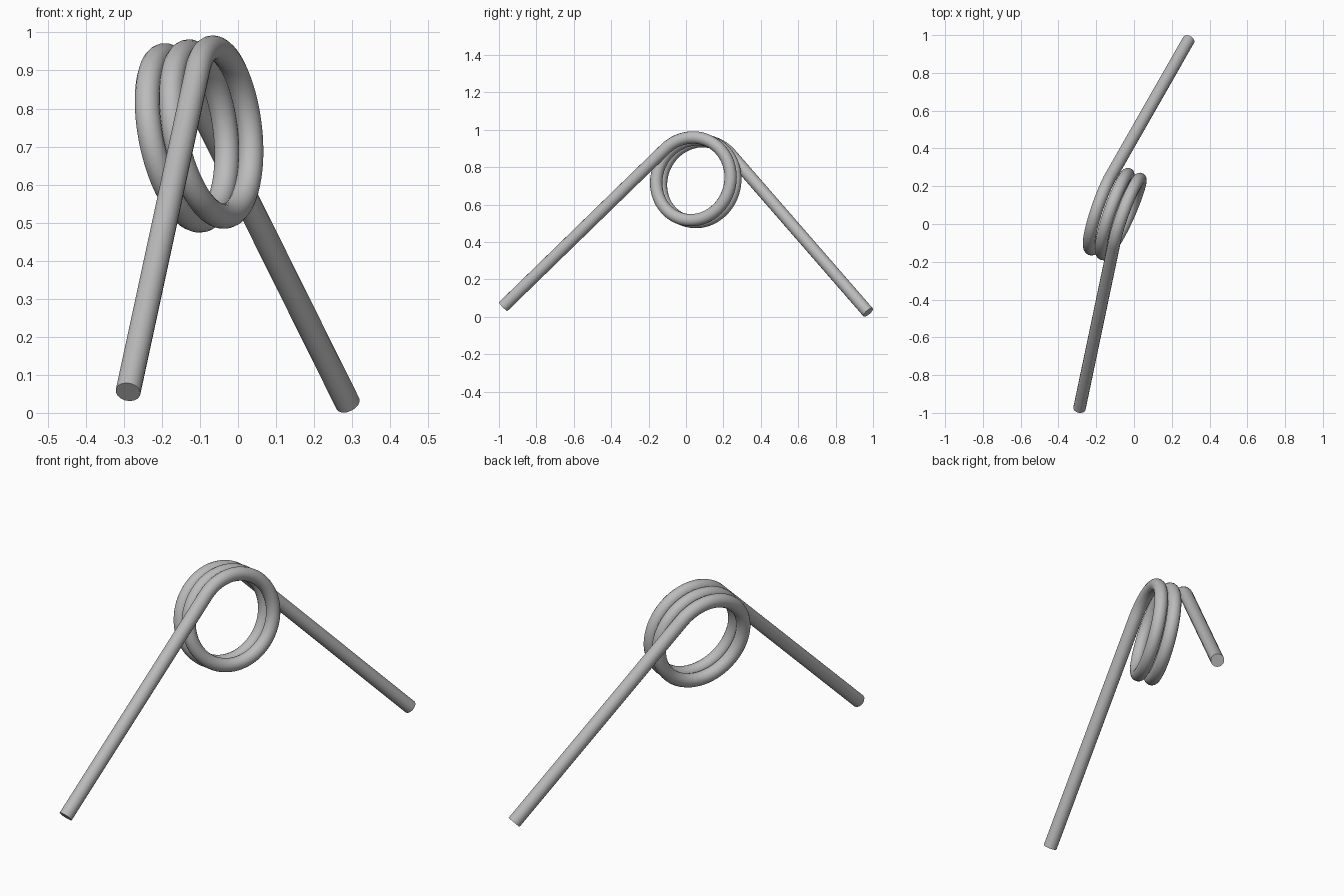
import bpy
from math import cos, sin, tau
from mathutils import Vector

cube = bpy.data.objects.get("Cube")
if cube:
    bpy.data.objects.remove(cube, do_unlink=True)

# Steel colour
steel = bpy.data.materials.new("grey_steel")
steel.use_nodes = True
grey = (0.5, 0.5, 0.5, 1)
steel.diffuse_color = grey
steel.node_tree.nodes["Principled BSDF"].inputs["Base Color"].default_value = grey

# Wire dimensions
WIRE, RADIUS, PITCH, TURNS, STEPS = 0.033, 0.221, 0.069, 2.25, 160
front_end = Vector((-0.289, -0.977, 0.055))
back_end = Vector((0.289, 0.974, 0.024))
axis = Vector((0.917, -0.37, 0.147)).normalized()

# Coil frame: "rise" follows the front leg, "fall" follows the back leg
leg_dir = Vector((0.149, 0.709, 0.69)).normalized()
rise = (leg_dir - axis * leg_dir.dot(axis)).normalized()
fall = rise.cross(axis).normalized()
if fall.z > 0:
    fall.negate()
leg_length = (back_end - front_end).dot(rise) - RADIUS
coil_start = front_end + leg_dir * leg_length
centre = coil_start + fall * RADIUS

# Path: front leg, helical coil, back leg
path = [front_end]
for i in range(STEPS + 1):
    turn = TURNS * i / STEPS
    a = tau * turn
    path.append(centre + RADIUS * (sin(a) * rise - cos(a) * fall) - axis * PITCH * turn)
path.append(back_end)

# Round wire swept along the path
curve = bpy.data.curves.new("torsion_spring", "CURVE")
curve.dimensions = "3D"
curve.bevel_depth = WIRE
curve.bevel_resolution = 6
curve.use_fill_caps = True
spline = curve.splines.new("POLY")
spline.points.add(len(path) - 1)
for point, co in zip(spline.points, path):
    point.co = (*co, 1)
curve.materials.append(steel)
spring = bpy.data.objects.new("torsion_spring", curve)
bpy.context.collection.objects.link(spring)

# Mesh with smooth sides and crisp cut ends
bpy.ops.object.select_all(action="DESELECT")
spring.select_set(True)
bpy.context.view_layer.objects.active = spring
bpy.ops.object.convert(target="MESH")
bpy.ops.object.shade_smooth_by_angle()
